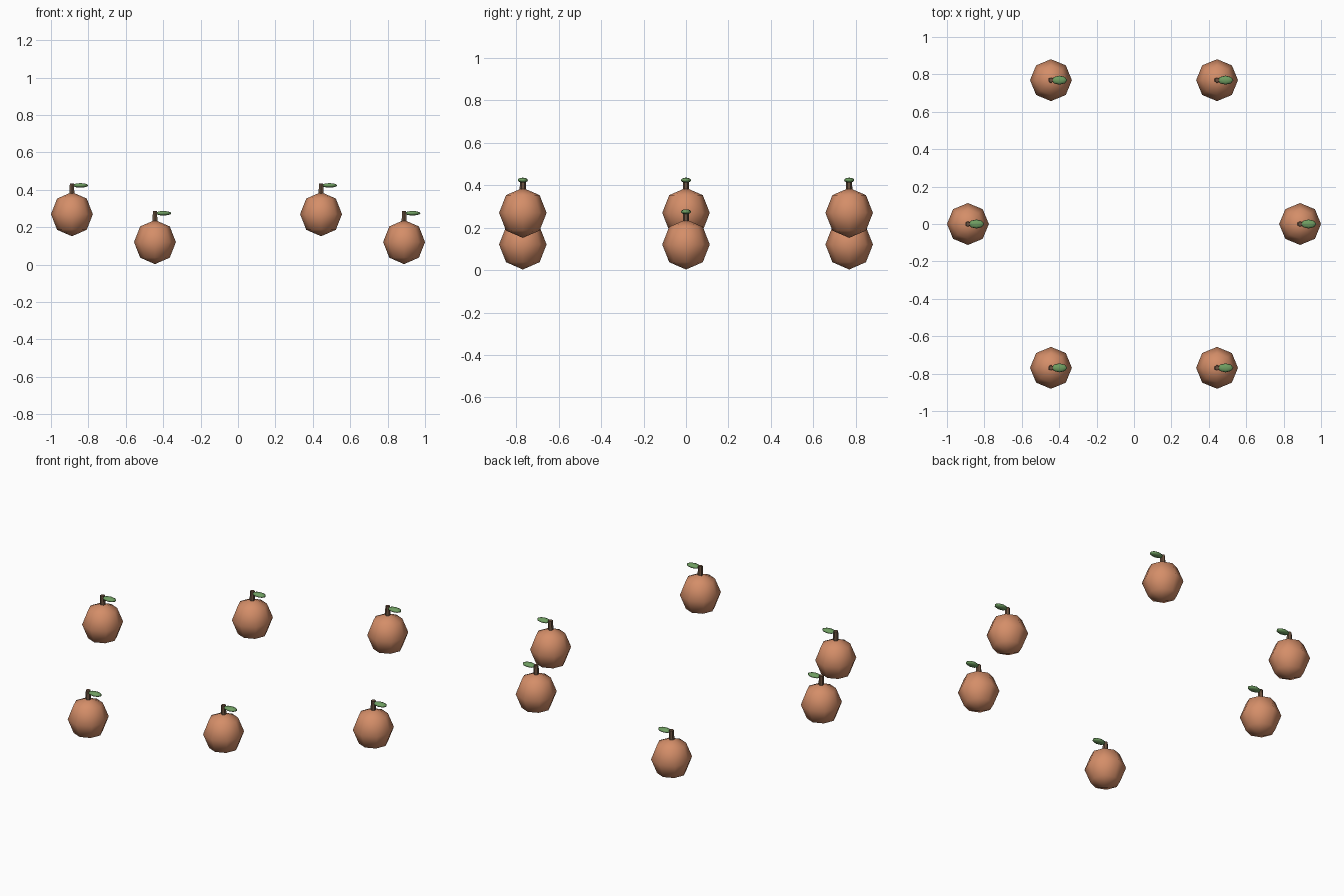
import bpy
import math

cube = bpy.data.objects.get("Cube")
if cube:
    bpy.data.objects.remove(cube, do_unlink=True)


def material(name, rgb):
    mat = bpy.data.materials.new(name)
    mat.use_nodes = True
    colour = (*rgb, 1)
    mat.diffuse_color = colour
    mat.node_tree.nodes["Principled BSDF"].inputs["Base Color"].default_value = colour
    return mat


ORANGE = material("burnt orange", (0.66, 0.27, 0.14))
BROWN = material("stem brown", (0.15, 0.085, 0.05))
GREEN = material("leaf green", (0.16, 0.34, 0.12))


def finish(name, mat, angle):
    ob = bpy.context.object
    ob.name = name
    ob.data.materials.append(mat)
    bpy.ops.object.transform_apply(location=False, rotation=True, scale=True)
    bpy.ops.object.shade_smooth_by_angle(angle=math.radians(angle))


def ellipsoid(name, mat, centre, radii, segments, rings):
    bpy.ops.mesh.primitive_uv_sphere_add(segments=segments, ring_count=rings,
                                         radius=1, location=centre)
    bpy.context.object.scale = radii
    finish(name, mat, 80)


def fruit(number, x, y, z):
    # Rounded low-poly body
    ellipsoid(f"fruit_body_{number}", ORANGE, (x, y, z), (0.112, 0.112, 0.118), 8, 4)
    # Short tapered stem
    bpy.ops.mesh.primitive_cone_add(vertices=6, radius1=0.016, radius2=0.013, depth=0.08,
                                    location=(x, y, z + 0.125))
    finish(f"fruit_stem_{number}", BROWN, 40)
    # Flat leaf pointing to the side
    ellipsoid(f"fruit_leaf_{number}", GREEN, (x + 0.045, y, z + 0.154),
              (0.042, 0.024, 0.012), 8, 6)


# Ring of six fruits at alternating heights
RING = 0.888
for i in range(6):
    a = math.radians(60 * i)
    fruit(i + 1, RING * math.cos(a), RING * math.sin(a), 0.27 if i % 2 else 0.121)
